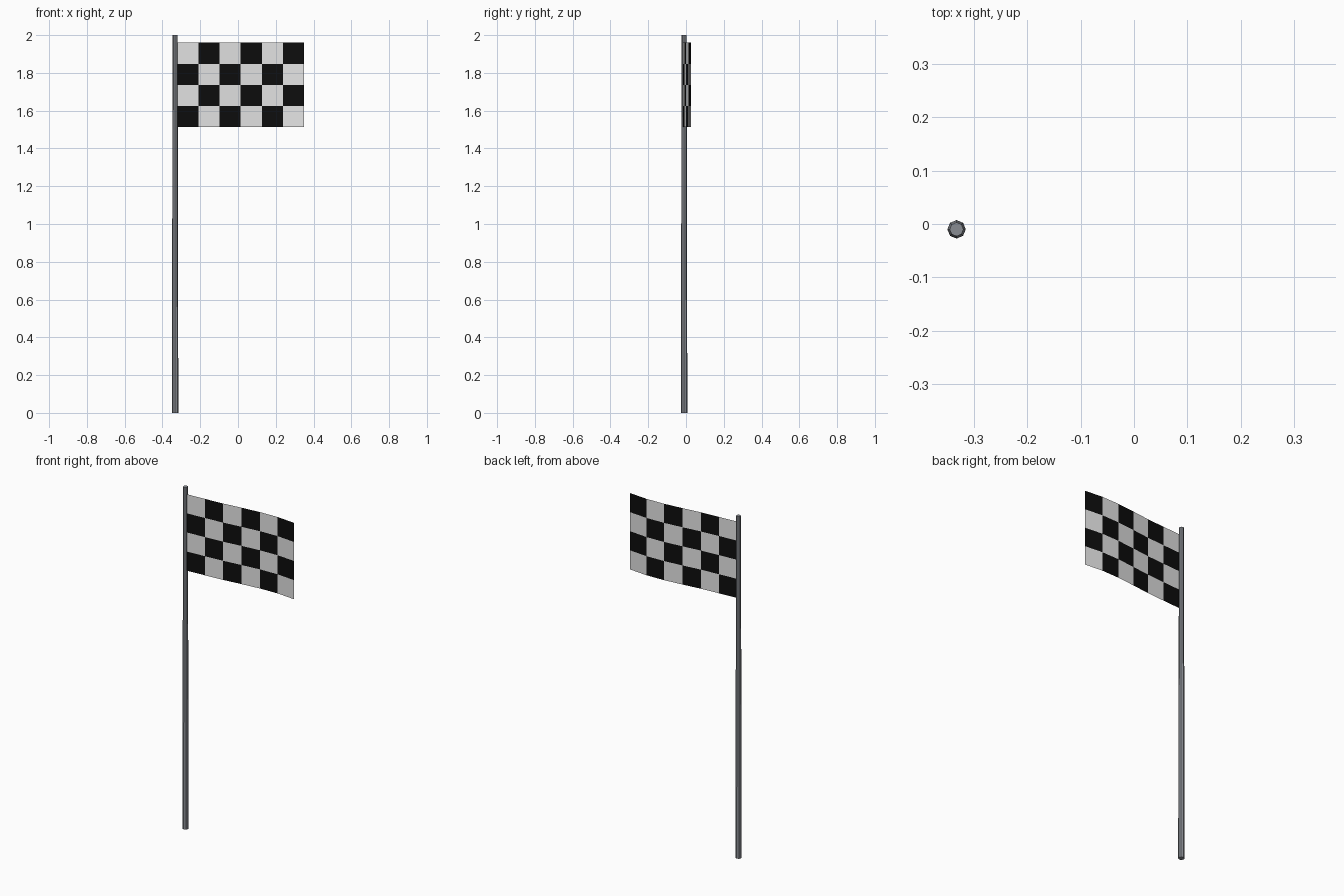
import bpy, bmesh

if "Cube" in bpy.data.objects:
    bpy.data.objects.remove(bpy.data.objects["Cube"])


def material(name, rgb):
    m = bpy.data.materials.new(name)
    m.diffuse_color = (*rgb, 1.0)
    m.use_nodes = True
    m.node_tree.nodes["Principled BSDF"].inputs["Base Color"].default_value = m.diffuse_color
    return m


def add_object(name, bm, mats):
    mesh = bpy.data.meshes.new(name)
    bm.to_mesh(mesh)
    bm.free()
    for m in mats:
        mesh.materials.append(m)
    ob = bpy.data.objects.new(name, mesh)
    bpy.context.collection.objects.link(ob)
    return ob


metal = material("grey metal", (0.25, 0.265, 0.29))
white = material("white cloth", (0.78, 0.78, 0.78))
black = material("black cloth", (0.004, 0.004, 0.004))

# Tapered eight-sided pole
bm = bmesh.new()
bmesh.ops.create_cone(bm, cap_ends=True, segments=8,
                      radius1=0.0173, radius2=0.013, depth=2.0)
pole = add_object("pole", bm, [metal])
pole.location = (-0.333, -0.01, 1.0)

# Waving cloth: one thin sheet, 6 x 4 squares
COLS, ROWS = 6, 4
X0, X1, Z0, Z1 = -0.321, 0.35, 1.513, 1.96
wave = [-0.015, -0.008, 0.0, 0.013, 0.024, 0.027, 0.017]

bm = bmesh.new()
grid = [[bm.verts.new((X0 + (X1 - X0) * c / COLS, wave[c],
                       Z0 + (Z1 - Z0) * r / ROWS))
         for r in range(ROWS + 1)] for c in range(COLS + 1)]
for c in range(COLS):
    for r in range(ROWS):
        f = bm.faces.new((grid[c][r], grid[c + 1][r],
                          grid[c + 1][r + 1], grid[c][r + 1]))
        # Chequer: bottom square beside the pole is black
        f.material_index = 1 if (c + r) % 2 == 0 else 0
add_object("chequered_flag", bm, [white, black])
